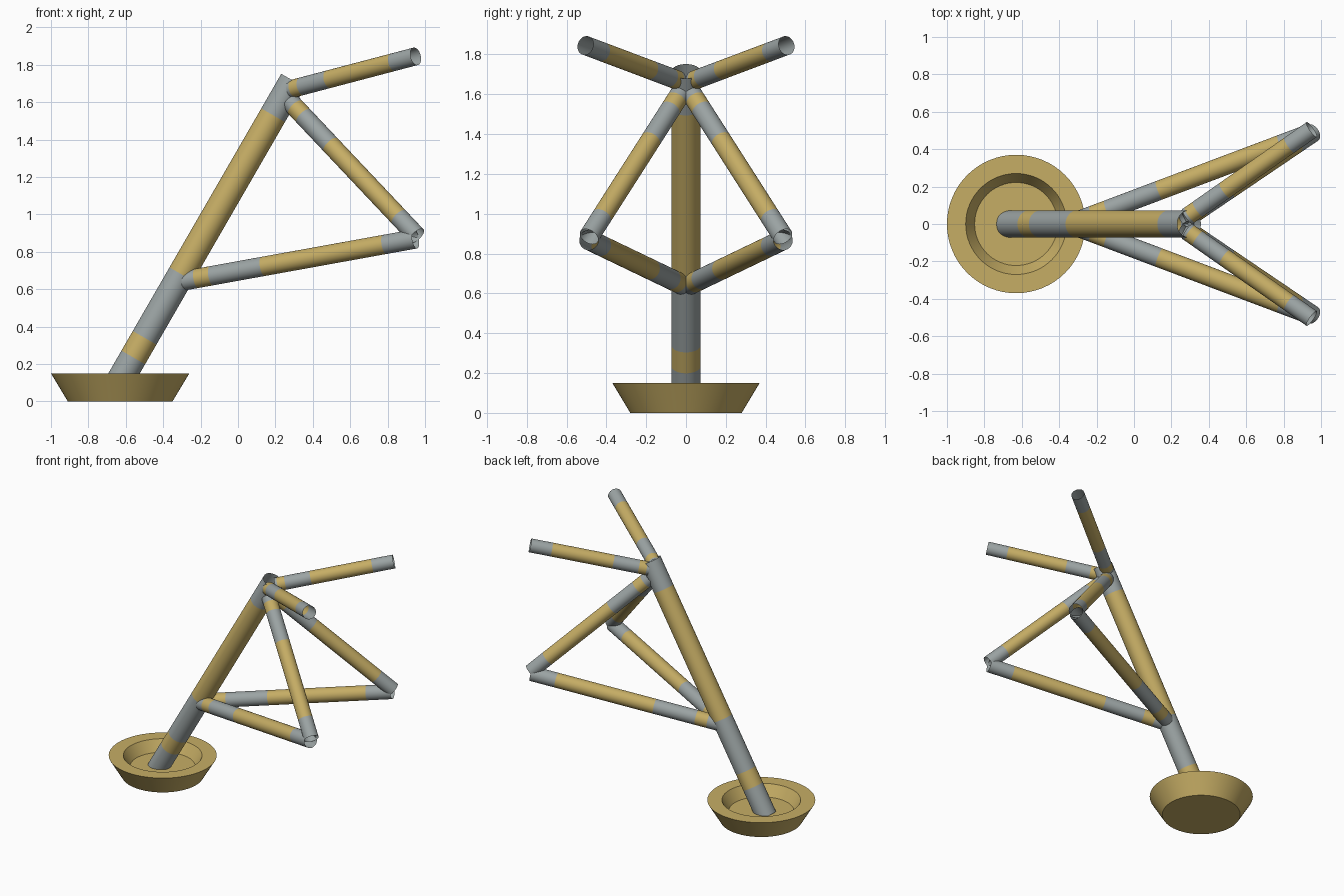
import bpy, bmesh, math
from mathutils import Vector

if "Cube" in bpy.data.objects:
    bpy.data.objects.remove(bpy.data.objects["Cube"])


def material(name, rgb):
    m = bpy.data.materials.new(name)
    m.diffuse_color = (*rgb, 1)
    m.use_nodes = True
    m.node_tree.nodes["Principled BSDF"].inputs["Base Color"].default_value = m.diffuse_color
    return m


TAN = material("tan", (0.565, 0.42, 0.13))
GREY = material("grey", (0.33, 0.37, 0.37))


def finish(name, bm, mats):
    me = bpy.data.meshes.new(name)
    bm.to_mesh(me)
    bm.free()
    ob = bpy.data.objects.new(name, me)
    bpy.context.collection.objects.link(ob)
    for m in mats:
        me.materials.append(m)
    bpy.ops.object.select_all(action='DESELECT')
    bpy.context.view_layer.objects.active = ob
    ob.select_set(True)
    bpy.ops.object.shade_smooth_by_angle(angle=math.radians(35))
    return ob


def lathe(rings, sides):
    """Stack of (radius, z) rings joined into a surface of revolution."""
    bm = bmesh.new()
    loops = []
    for r, z in rings:
        loops.append([bm.verts.new((r * math.cos(2 * math.pi * i / sides),
                                    r * math.sin(2 * math.pi * i / sides), z))
                      for i in range(sides)])
    for k, (a, b) in enumerate(zip(loops, loops[1:])):
        for i in range(sides):
            j = (i + 1) % sides
            f = bm.faces.new((a[i], a[j], b[j], b[i]))
            f.material_index = k % 2      # bands alternate between two colours
    return bm, loops


def banded_tube(name, start, end, radius, cuts):
    """Open hollow tube, grey / tan bands split at the given fractions."""
    a, b = Vector(start), Vector(end)
    axis = b - a
    bm, _ = lathe([(radius, axis.length * t) for t in (0, *cuts, 1)], 40)
    rot = axis.to_track_quat('Z', 'Y')
    for v in bm.verts:
        v.co = rot @ v.co + a
    return finish(name, bm, [GREY, TAN])


# Dish-shaped base with a recessed floor
bm, loops = lathe([(0.28, 0), (0.37, 0.15), (0.27, 0.15), (0.222, 0.07)], 64)
bm.faces.new(loops[0][::-1])
bm.faces.new(loops[-1])
for f in bm.faces:
    f.material_index = 0
base = finish("base_dish", bm, [TAN])
base.location = (-0.63, 0, 0)

# Leaning main pole, bands given by height along its axis
z0, z1 = 0.042, 1.715
pole_x = lambda z: -0.56 + (z - 0.235) / math.tan(math.radians(60))
banded_tube("main_pole", (pole_x(z0), 0, z0), (pole_x(z1), 0, z1), 0.073,
            [(z - z0) / (z1 - z0) for z in (0.235, 0.34, 0.68, 1.53)])

# Mirrored pairs of branches
for side, s in (("front", -1), ("back", 1)):
    banded_tube(f"lower_branch_{side}", (-0.29, 0.02 * s, 0.645),
                (0.949, 0.487 * s, 0.869), 0.052, (0.056, 0.12, 0.343, 0.868))
    banded_tube(f"diagonal_branch_{side}", (0.28, 0.03 * s, 1.6),
                (0.955, 0.487 * s, 0.885), 0.051, (0.04, 0.105, 0.32, 0.86))
    banded_tube(f"upper_branch_{side}", (0.285, 0.04 * s, 1.67),
                (0.95, 0.505 * s, 1.845), 0.048, (0.02, 0.085, 0.3, 0.82))
